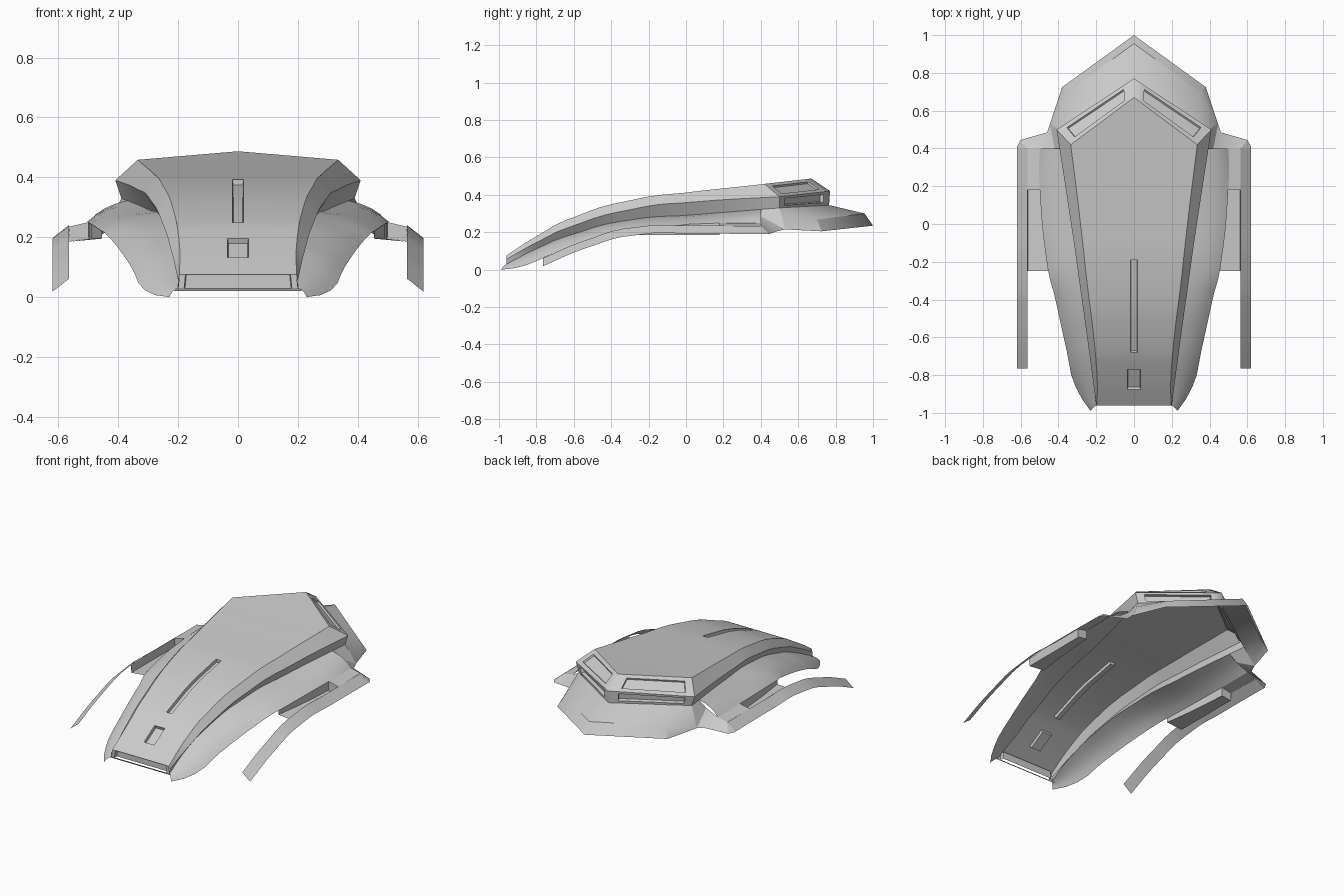
import bpy, bmesh, math
from mathutils import Vector

cube = bpy.data.objects.get("Cube")
if cube:
    bpy.data.objects.remove(cube)

grey = bpy.data.materials.new("panel grey")
grey.use_nodes = True
GREY = (0.6, 0.6, 0.6, 1)
grey.diffuse_color = GREY
grey.node_tree.nodes["Principled BSDF"].inputs["Base Color"].default_value = GREY


def lerp(a, b, t):
    return a + (b - a) * t


def profile(*pts):
    """Smooth function of y through (y, value) points."""
    def slope(i):
        a, b = pts[max(i - 1, 0)], pts[min(i + 1, len(pts) - 1)]
        return (b[1] - a[1]) / (b[0] - a[0])

    def value(y):
        y = min(max(y, pts[0][0]), pts[-1][0])
        i = max(k for k in range(len(pts) - 1) if pts[k][0] <= y)
        (ya, va), (yb, vb) = pts[i], pts[i + 1]
        h = yb - ya
        t = (y - ya) / h
        low = va + slope(i) * h * t
        high = vb - slope(i + 1) * h * (1 - t)
        s = t * t * (3 - 2 * t)
        return lerp(low, high, s)
    return value


def loft(name, rows, mirror=True, outward=(0, 0.5, 1), cut=None, depth=0.015, angle=25):
    """Skin a grid of points; cut(face centre) picks the faces to recess."""
    bm = bmesh.new()
    grid = [[bm.verts.new(p) for p in row] for row in rows]
    for ra, rb in zip(grid, grid[1:]):
        for i in range(len(ra) - 1):
            bm.faces.new((ra[i], ra[i + 1], rb[i + 1], rb[i]))
    bmesh.ops.remove_doubles(bm, verts=bm.verts[:], dist=0.0005)
    bm.normal_update()
    out = Vector(outward)
    if sum(f.normal.dot(out) * f.calc_area() for f in bm.faces) < 0:
        bmesh.ops.reverse_faces(bm, faces=bm.faces[:])
        bm.normal_update()
    if cut:
        picked = [f for f in bm.faces if cut(f.calc_center_median())]
        bmesh.ops.inset_region(bm, faces=picked, thickness=0.003, depth=-depth,
                               use_even_offset=True)
    mesh = bpy.data.meshes.new(name)
    bm.to_mesh(mesh)
    bm.free()
    mesh.materials.append(grey)
    ob = bpy.data.objects.new(name, mesh)
    bpy.context.collection.objects.link(ob)
    if mirror:
        ob.modifiers.new("Mirror", "MIRROR").use_clip = True
    bpy.ops.object.select_all(action="DESELECT")
    ob.select_set(True)
    bpy.context.view_layer.objects.active = ob
    bpy.ops.object.shade_smooth_by_angle(angle=math.radians(angle))
    return ob


def vent(name, quad, us, vs, mirror=True, outward=(0, 1, 0.5), depth=0.015):
    """Four-cornered plate with one recessed panel."""
    a, b, c, d = map(Vector, quad)
    rows = [[a.lerp(b, u).lerp(d.lerp(c, u), v) for u in (0, *us, 1)] for v in (0, *vs, 1)]
    mid = (rows[1][1] + rows[2][2]) / 2
    return loft(name, rows, mirror, outward, lambda p: (p - mid).length < 0.02, depth)


# Long profiles that shape the body from front to back
FRONT, BACK, APEX = -0.96, 0.42, 0.67
top_z = profile((FRONT, 0.075), (-0.78, 0.19), (-0.6, 0.28), (-0.3, 0.37),
                (0, 0.412), (0.3, 0.445), (APEX, 0.487))
hood_x = profile((FRONT, 0.195), (-0.74, 0.2), (-0.3, 0.25), (0, 0.283), (BACK, 0.335))
ledge_x = profile((FRONT, 0.2), (-0.79, 0.222), (-0.3, 0.29), (0, 0.333), (0.5, 0.41))
ledge_z = profile((FRONT, 0.055), (-0.78, 0.155), (-0.6, 0.235), (-0.3, 0.32),
                  (0, 0.358), (0.5, 0.39))
under_x = profile((FRONT, 0.2), (-0.75, 0.2), (-0.3, 0.255), (0, 0.295), (0.5, 0.39))
under_z = profile((FRONT, 0.03), (-0.78, 0.12), (-0.6, 0.19), (-0.3, 0.265),
                  (0, 0.29), (0.5, 0.33))
fender_x = profile((-0.99, 0.23), (-0.86, 0.31), (-0.7, 0.35), (-0.34, 0.43),
                   (-0.25, 0.455), (0.2, 0.5), (0.4, 0.5))
fender_z = profile((-0.99, 0), (-0.86, 0.022), (-0.7, 0.09), (-0.34, 0.2),
                   (-0.25, 0.22), (0.2, 0.25), (0.4, 0.25))
rail_z = profile((-0.765, 0.018), (-0.51, 0.123), (-0.25, 0.186), (0, 0.192), (0.41, 0.19))

# Hood top with a long groove and a small badge recess
rows = []
for y in (FRONT, -0.92, -0.875, -0.82, -0.77, -0.73, -0.68, -0.6, -0.5, -0.4, -0.3,
          -0.19, -0.1, 0, 0.15, 0.3, BACK):
    half = [0.018, 0.035, hood_x(y)]
    rows.append([(x, y, top_z(y)) for x in [-h for h in reversed(half)] + half])
tail = []
for x in (-hood_x(BACK), -0.035, -0.018, 0, 0.018, 0.035, hood_x(BACK)):
    y = lerp(APEX, BACK, abs(x) / hood_x(BACK))
    tail.append((x, y, top_z(y)))


def in_recess(p):
    badge = abs(p.x) < 0.035 and -0.875 < p.y < -0.77
    groove = abs(p.x) < 0.018 and -0.68 < p.y < -0.19
    return badge or groove


loft("hood", rows, False, cut=in_recess, depth=0.018)
base = [(x, BACK, top_z(BACK)) for x, y, z in tail]
loft("hood_tail", [base, tail], False)

# Shoulder strips and the undercut walls below them
STEPS = 22
shoulder, undercut = [], []
for i in range(STEPS + 1):
    ya, yb = lerp(FRONT, BACK, i / STEPS), lerp(FRONT, 0.5, i / STEPS)
    ledge = (ledge_x(yb), yb, ledge_z(yb))
    shoulder.append([(hood_x(ya), ya, top_z(ya)), ledge])
    undercut.append([ledge, (under_x(yb), yb, under_z(yb))])
loft("shoulder_strip", shoulder)
loft("undercut_wall", undercut, outward=(1, 0, 0))

# Fenders, curving from the undercut down to the outer edge
fender = []
for i in range(STEPS + 1):
    ya, yb = lerp(FRONT, 0.4, i / STEPS), lerp(-0.99, 0.4, i / STEPS)
    a = Vector((under_x(ya), ya, under_z(ya)))
    b = Vector((fender_x(yb), yb, fender_z(yb)))
    c = Vector((lerp(a.x, b.x, 0.7), (ya + yb) / 2, lerp(a.z, b.z, 0.25)))
    fender.append([a.lerp(c, t).lerp(c.lerp(b, t), t) for t in (0, 0.25, 0.5, 0.75, 1)])
loft("fender", fender, angle=40)

# Side rails, the bridge behind the slot, and the slot floor
INNER, OUTER = 0.565, 0.62
rail = []
for i in range(STEPS + 1):
    y = lerp(-0.765, 0.4, i / STEPS)
    rail.append([(INNER, y, rail_z(y) + 0.043), (OUTER, y, rail_z(y))])
loft("side_rail", rail)
loft("wing_bridge", [[(fender_x(y), y, fender_z(y)), (INNER, y, 0.235)] for y in (0.18, 0.4)])
slot = []
for y in (-0.25, -0.1, 0.05, 0.18):
    slot.append([(fender_x(y), y, fender_z(y)), (fender_x(y), y, 0.195),
                 (INNER - 0.005, y, 0.185), (INNER, y, rail_z(y) + 0.043)])
loft("slot_floor", slot)
loft("slot_end", [[(0.5, 0.18, 0.25), (INNER, 0.18, 0.235)],
                  [(0.5, 0.18, 0.195), (INNER, 0.18, 0.185)]], outward=(0, -1, 0))

# Sloped rear edge of the wings
loft("wing_rear", [
    [fender[-1][0], (0.42, 0.4, 0.285), (0.5, 0.4, 0.25), (INNER, 0.4, 0.235), (OUTER, 0.4, 0.19)],
    [(0.39, 0.5, 0.33), (0.445, 0.53, 0.215), (0.46, 0.485, 0.205), (0.6, 0.445, 0.19),
     (OUTER, 0.41, 0.19)]])

# Rear bevel and rear band, each with a recessed vent per side
ledge_apex, ledge_corner = (0, 0.77, 0.42), (0.41, 0.5, 0.39)
skirt_apex, skirt_corner = (0, 0.765, 0.345), (0.39, 0.5, 0.33)
vent("rear_bevel", [(0, APEX, top_z(APEX)), (hood_x(BACK), BACK, top_z(BACK)),
                    ledge_corner, ledge_apex], (0.14, 0.9), (0.2, 0.8), depth=0.01)
vent("rear_band", [ledge_apex, ledge_corner, skirt_corner, skirt_apex],
     (0.12, 0.9), (0.2, 0.8), depth=0.02)

# Rear skirt: sloped deck and its lower rim
loft("rear_skirt", [
    [skirt_apex, (0.34, 0.535, 0.332), skirt_corner],
    [(0, 0.955, 0.3), (0.35, 0.7, 0.268), (0.41, 0.51, 0.29)],
    [(0, 1, 0.235), (0.38, 0.725, 0.205), (0.445, 0.53, 0.215)]])

# Front face with a wide recessed intake, and the lip below it
vent("front_intake", [(-0.195, FRONT, 0.075), (0.195, FRONT, 0.075),
                      (0.2, FRONT, 0.03), (-0.2, FRONT, 0.03)],
     (0.05, 0.95), (0.15, 0.85), False, (0, -1, 0), 0.02)
loft("front_lip", [[(-0.2, FRONT, 0.03), (0.2, FRONT, 0.03)],
                   [(-0.215, -0.955, 0.02), (0.215, -0.955, 0.02)]], False, (0, -1, 0))
